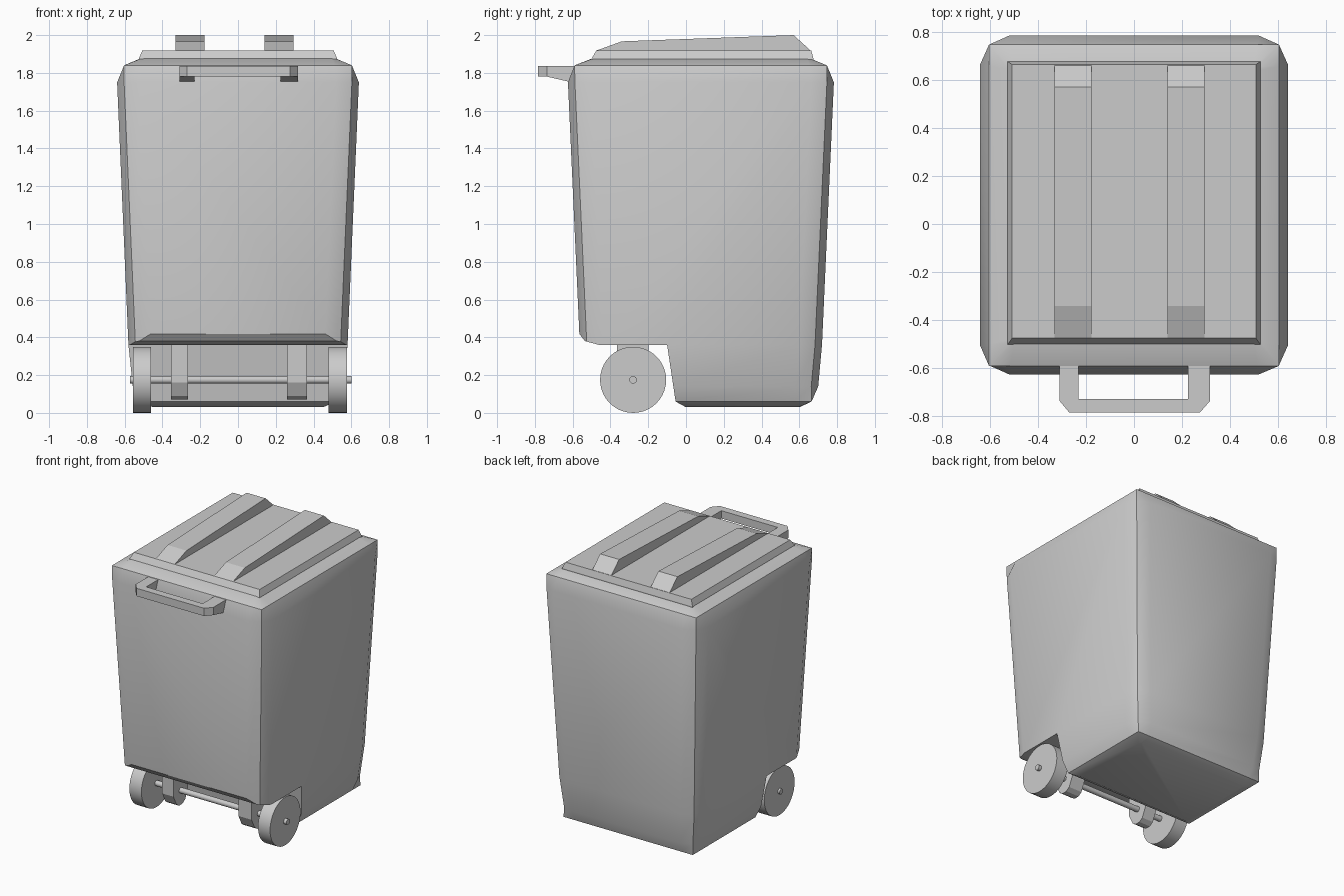
import bpy, bmesh, math
from mathutils import Vector

if "Cube" in bpy.data.objects:
    bpy.data.objects.remove(bpy.data.objects["Cube"])


def make(name, bm, smooth=None):
    bmesh.ops.recalc_face_normals(bm, faces=bm.faces)
    me = bpy.data.meshes.new(name)
    bm.to_mesh(me)
    bm.free()
    ob = bpy.data.objects.new(name, me)
    bpy.context.collection.objects.link(ob)
    if smooth:
        smooth_angle(ob, smooth)
    return ob


def activate(ob):
    bpy.ops.object.select_all(action='DESELECT')
    ob.select_set(True)
    bpy.context.view_layer.objects.active = ob


def smooth_angle(ob, degrees):
    activate(ob)
    bpy.ops.object.shade_smooth_by_angle(angle=math.radians(degrees))


def loft(name, rings):
    bm = bmesh.new()
    loops = [[bm.verts.new(p) for p in r] for r in rings]
    for lo, hi in zip(loops, loops[1:]):
        n = len(lo)
        for i in range(n):
            bm.faces.new((lo[i], lo[(i + 1) % n], hi[(i + 1) % n], hi[i]))
    bm.faces.new(loops[0])
    bm.faces.new(loops[-1])
    return make(name, bm)


def prism_x(name, profile, x0, x1):
    return loft(name, [[(x, y, z) for y, z in profile] for x in (x0, x1)])


def cylinder_x(name, x0, x1, y, z, r, sides):
    ob = prism_x(name, [(y + r * math.cos(2 * math.pi * i / sides),
                         z + r * math.sin(2 * math.pi * i / sides))
                        for i in range(sides)], x0, x1)
    smooth_angle(ob, 30)
    return ob


def ring(z, w, y0, y1, a, b):
    # rectangle with swollen sides: corner inset a, straight part starts at b
    q = [(w, y1 - b), (w - a, y1 - a), (w - b, y1)]
    f = [(w - b, y0), (w - a, y0 + a), (w, y0 + b)]
    left = [(-x, y) for x, y in reversed(q)] + [(-x, y) for x, y in reversed(f)]
    return [(x, y, z) for x, y in q + left + f]


# tapered body with pillowed edges
body = loft("bin_body", [
    ring(0.03, 0.45, -0.50, 0.60, 0.005, 0.02),
    ring(0.06, 0.52, -0.53, 0.665, 0.0, 0.09),
    ring(0.14, 0.557, -0.55, 0.70, 0.037, 0.12),
    ring(0.36, 0.58, -0.562, 0.72, 0.037, 0.12),
    ring(1.75, 0.64, -0.625, 0.783, 0.037, 0.12),
    ring(1.84, 0.603, -0.59, 0.746, 0.0, 0.09),
    ring(1.875, 0.52, -0.50, 0.66, 0.005, 0.02)])

# wheel recess cut from the lower front
cutter = prism_x("wheel_recess_cutter", [
    (-1, 0.44), (-0.566, 0.42), (-0.535, 0.38), (-0.46, 0.36), (-0.10, 0.36),
    (-0.055, 0.06), (0.0, 0.03), (0.0, -0.2), (-1, -0.2)], -1, 1)
cutter.hide_render = True
mod = body.modifiers.new("recess", 'BOOLEAN')
mod.operation = 'DIFFERENCE'
mod.solver = 'EXACT'
mod.object = cutter
activate(body)
bpy.ops.object.modifier_apply(modifier=mod.name)
bpy.data.objects.remove(cutter)
smooth_angle(body, 32)

# lid plate and its two raised ribs
loft("lid", [[(-w, y0, z), (w, y0, z), (w, y1, z), (-w, y1, z)]
             for z, w, y0, y1 in ((1.86, 0.527, -0.505, 0.675),
                                  (1.875, 0.525, -0.50, 0.675),
                                  (1.918, 0.507, -0.475, 0.663))])
for side, x0 in (("left", -0.33), ("right", 0.14)):
    prism_x("lid_rib_" + side, [(-0.475, 1.90), (-0.475, 1.918), (-0.34, 1.967),
                                (0.57, 2.0), (0.663, 1.915), (0.663, 1.90)],
            x0, x0 + 0.153)

# handle: chamfered U seen from above, arms deepen towards the body
outline = [(-0.31, -0.57), (-0.31, -0.735), (-0.27, -0.783), (0.275, -0.783),
           (0.317, -0.735), (0.317, -0.57), (0.225, -0.57), (0.225, -0.728),
           (-0.23, -0.728), (-0.23, -0.57)]
bottom = [(x, y, 1.78 if y < -0.7 else 1.742) for x, y in outline]
top = [(x, y, 1.837) for x, y in outline]
handle = loft("handle", [bottom, top])
bm = bmesh.new()
bm.from_mesh(handle.data)
bmesh.ops.triangulate(bm, faces=[f for f in bm.faces if len(f.verts) > 4])
bm.to_mesh(handle.data)
bm.free()

# wheels, axle and brackets
AY, AZ = -0.28, 0.175
cylinder_x("axle", -0.572, 0.6, AY, AZ, 0.02, 16)
for side, wx, bx, bw in (("left", -0.557, -0.355, 0.09), ("right", 0.48, 0.26, 0.105)):
    cylinder_x("wheel_" + side, wx, wx + 0.097, AY, AZ, 0.175, 40)
    prism_x("axle_bracket_" + side, [
        (-0.365, 0.38), (-0.365, 0.16), (-0.33, 0.09), (-0.30, 0.07),
        (-0.26, 0.07), (-0.23, 0.09), (-0.198, 0.16), (-0.198, 0.38)], bx, bx + bw)
